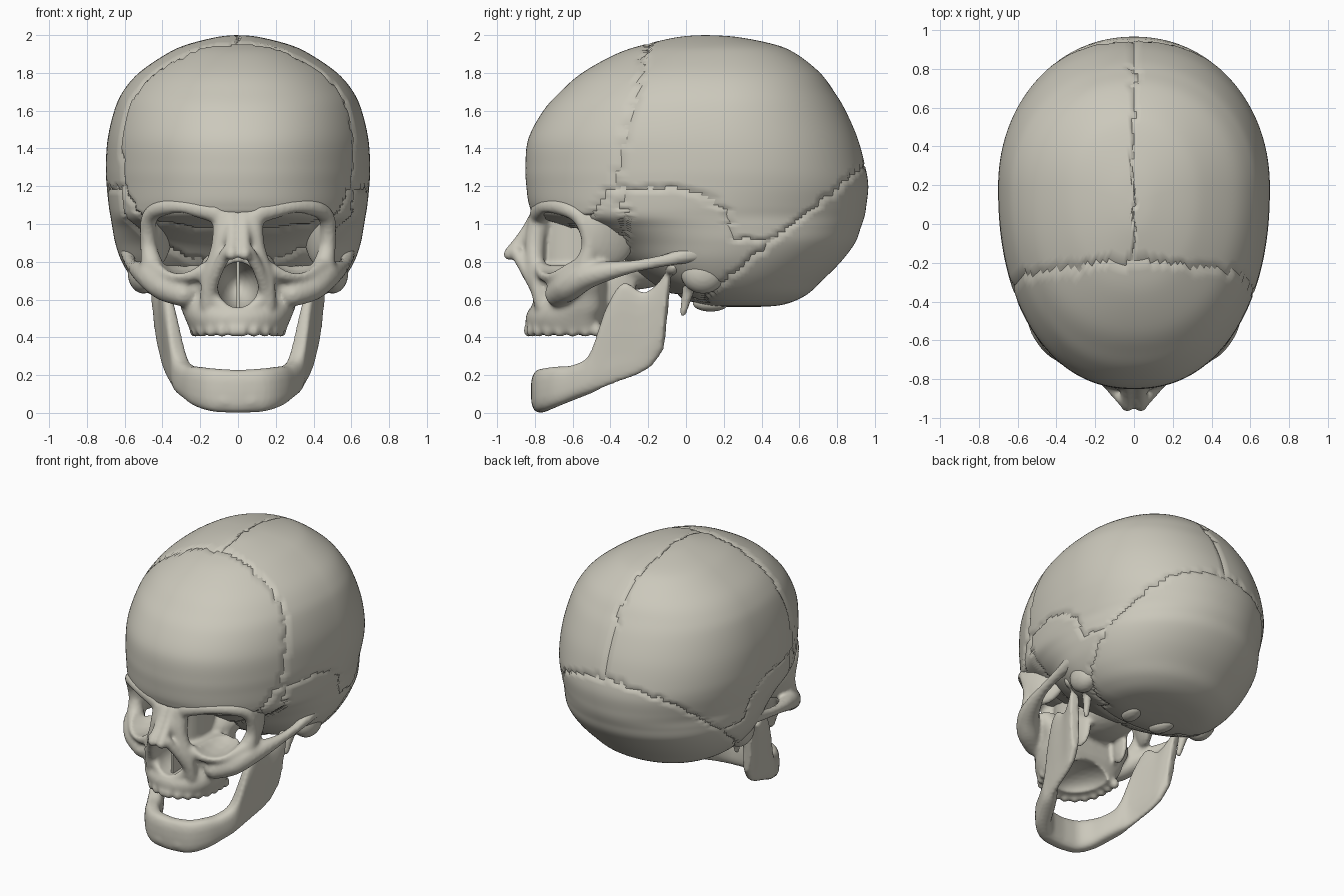
import bpy, bmesh
from math import sin, cos, pi, radians, sqrt, copysign
from mathutils import Vector, Matrix, Euler, noise

cube = bpy.data.objects.get("Cube")
if cube:
    bpy.data.objects.remove(cube, do_unlink=True)

bone = bpy.data.materials.new("pale_bone")
bone.use_nodes = True
bone.diffuse_color = (0.6, 0.58, 0.5, 1)
shader = next(n for n in bone.node_tree.nodes if n.type == 'BSDF_PRINCIPLED')
shader.inputs["Base Color"].default_value = bone.diffuse_color
shader.inputs["Roughness"].default_value = 0.7


# ---------- helpers ----------
def spline(rows, n):
    """Catmull-Rom through rows of numbers."""
    out, last = [], len(rows) - 1
    for i in range(last):
        quad = (rows[max(i - 1, 0)], rows[i], rows[i + 1], rows[min(i + 2, last)])
        for k in range(n):
            t = k / n
            out.append(tuple(
                0.5 * (2 * b + (c - a) * t + (2 * a - 5 * b + 4 * c - d) * t * t
                       + (3 * b - a - 3 * c + d) * t ** 3)
                for a, b, c, d in zip(*quad)))
    out.append(tuple(rows[last]))
    return out


def power(value, p):
    return copysign(abs(value) ** p, value)


def loft(bm, rings):
    """Skin closed rings and cap both ends."""
    loops = [[bm.verts.new(p) for p in ring] for ring in rings]
    for low, high in zip(loops, loops[1:]):
        for i in range(len(low)):
            j = (i + 1) % len(low)
            bm.faces.new((low[i], low[j], high[j], high[i]))
    bm.faces.new(loops[0])
    bm.faces.new(loops[-1])


def egg_slice(z, front, back, width, frac, sides, front_power, back_power):
    """Horizontal outline with its widest point at frac of its length."""
    mid = front + (back - front) * frac
    ring = []
    for i in range(sides):
        a = 2 * pi * i / sides
        s, c = sin(a), cos(a)
        p = back_power if s > 0 else front_power
        reach = back - mid if s > 0 else mid - front
        ring.append(Vector((width * power(c, p), mid + reach * power(s, p), z)))
    return ring


def blob(bm, place, radii, turn=0, detail=3):
    bmesh.ops.create_icosphere(
        bm, subdivisions=detail, radius=1,
        matrix=Matrix.LocRotScale(Vector(place), Euler((0, 0, radians(turn))), Vector(radii)))


def strut(bm, points):
    """Rounded bone bar through (x, y, z, radius) points."""
    for x, y, z, r in spline(points, 8):
        blob(bm, (x, y, z), (r, r, r), detail=2)


def mirror(bm):
    copy = bmesh.ops.duplicate(bm, geom=bm.verts[:] + bm.edges[:] + bm.faces[:])["geom"]
    for v in copy:
        if isinstance(v, bmesh.types.BMVert):
            v.co.x = -v.co.x
    bmesh.ops.reverse_faces(bm, faces=[f for f in copy if isinstance(f, bmesh.types.BMFace)])


def finish(name, bm):
    mesh = bpy.data.meshes.new(name)
    for f in bm.faces:
        f.smooth = True
    bm.to_mesh(mesh)
    bm.free()
    obj = bpy.data.objects.new(name, mesh)
    bpy.context.collection.objects.link(obj)
    mesh.materials.append(bone)
    return obj


def fuse(obj, cutter=None, voxel=0.012, rounds=5):
    """Merge overlapping pieces, carve the hollows and soften."""
    def remesh():
        m = obj.modifiers.new("merge", 'REMESH')
        m.mode, m.voxel_size, m.use_smooth_shade = 'VOXEL', voxel, True
    remesh()
    if cutter:
        m = obj.modifiers.new("hollows", 'BOOLEAN')
        m.operation, m.solver, m.object = 'DIFFERENCE', 'EXACT', cutter
        remesh()
    m = obj.modifiers.new("soften", 'SMOOTH')
    m.factor, m.iterations = 0.5, rounds
    bpy.context.view_layer.update()
    graph = bpy.context.evaluated_depsgraph_get()
    mesh = bpy.data.meshes.new_from_object(obj.evaluated_get(graph))
    obj.modifiers.clear()
    obj.data = mesh
    mesh.materials.clear()
    mesh.materials.append(bone)
    for p in mesh.polygons:
        p.use_smooth = True
        p.material_index = 0
    if cutter:
        bpy.data.objects.remove(cutter, do_unlink=True)


# ---------- braincase: height, front, back, half width ----------
braincase = [
    (2.0, .09, .11, .01), (1.99, -.04, .27, .11), (1.95, -.22, .47, .27),
    (1.9, -.37, .585, .38), (1.8, -.55, .71, .525), (1.7, -.665, .785, .61),
    (1.6, -.755, .845, .655), (1.45, -.835, .91, .69), (1.3, -.85, .95, .7),
    (1.2, -.845, .965, .695), (1.1, -.83, .955, .685), (1.04, -.79, .945, .675),
    (.98, -.62, .925, .665), (.9, -.46, .895, .65), (.8, -.34, .82, .615),
    (.7, -.2, .72, .55), (.62, -.05, .63, .45), (.57, .1, .5, .3), (.56, .29, .31, .01)]


def bone_at(p):
    """Which skull bone covers a point; the noise makes the seams ragged."""
    x, y, z = p
    j = 0.03 * noise.noise(p * 22)
    side = "left" if x + j > 0 else "right"
    coronal = -.2 - .25 * (1.95 - z) if z > 1.2 else -.39 - .8 * (1.2 - z)
    squama = .92 + .27 * sqrt(max(0, 1 - (max(0, y + .05) / .3) ** 2))
    if y + j < coronal:
        return "frontal_bone"
    if (y > .1 and z + j < .9 + .82 * (y - .45)) or (z < .62 and abs(x) < .3):
        return "occipital_bone"
    if z + j < squama:
        return side + ("_sphenoid_wing" if y + j < -.33 else "_temporal_bone")
    return side + "_parietal_bone"


shell = bmesh.new()
layer = shell.faces.layers.int.new("bone")
loft(shell, [egg_slice(z, f, b, w, .38 + .2 * sin(pi / 2 * max(0, min(1, (z - .6) / .8))),
                       200, .91, .96)
             for z, f, b, w in spline(braincase, 6)])
bmesh.ops.recalc_face_normals(shell, faces=shell.faces[:])
shell.normal_update()
names = []
for f in shell.faces:
    name = bone_at(f.calc_center_median())
    if name not in names:
        names.append(name)
    f[layer] = names.index(name)
# Sink the seams into shallow grooves
for v in shell.verts:
    if len({f[layer] for f in v.link_faces}) > 1:
        v.co -= v.normal * 0.011
for i, name in enumerate(names):
    piece = shell.copy()
    tag = piece.faces.layers.int["bone"]
    bmesh.ops.delete(piece, geom=[f for f in piece.faces if f[tag] != i], context='FACES')
    piece.faces.layers.int.remove(piece.faces.layers.int["bone"])
    finish(name, piece)
shell.free()

# ---------- facial bones, one half then mirrored ----------
face = bmesh.new()
# cheekbone and arch
strut(face, [(.29, -.68, .63, .07), (.39, -.62, .67, .08), (.46, -.54, .72, .075),
             (.515, -.42, .75, .055), (.555, -.28, .775, .036), (.575, -.1, .81, .036),
             (.57, .06, .85, .055)])
# outer eye rim and brow
strut(face, [(.45, -.54, .76, .065), (.475, -.51, .89, .045), (.47, -.555, 1.03, .045),
             (.4, -.65, 1.085, .045), (.27, -.735, 1.09, .047), (.12, -.775, 1.06, .055)])
# lower eye rim
strut(face, [(.13, -.78, .78, .04), (.25, -.74, .73, .04), (.37, -.66, .73, .045),
             (.45, -.55, .78, .05)])
# nasal bone, upper jaw process and nose opening rim
strut(face, [(.03, -.785, 1.04, .045), (.03, -.85, .94, .04), (.035, -.935, .84, .035)])
strut(face, [(.075, -.775, 1.03, .06), (.09, -.8, .88, .055), (.15, -.79, .71, .045),
             (.16, -.76, .57, .045)])
strut(face, [(.06, -.9, .85, .035), (.115, -.84, .74, .033), (.14, -.78, .62, .035),
             (.05, -.79, .545, .035)])
# outer eye socket wall and plate behind the palate
blob(face, (.435, -.41, .95), (.055, .16, .18), 25)
blob(face, (.17, -.35, .66), (.03, .09, .14), 10)
# upper teeth
for k in range(8):
    a = radians(85 - 17 * k)
    blob(face, (.225 * cos(max(a, 0)), -.6 - .23 * sin(a), .437), (.033, .033, .038))
mirror(face)
# upper jaw body, inner nose block and skull base
jaw_body = [(.43, -.84, -.44, .25), (.5, -.85, -.44, .28), (.55, -.83, -.42, .3),
            (.62, -.78, -.42, .32), (.7, -.78, -.42, .36), (.78, -.76, -.45, .38)]
loft(face, [egg_slice(z, f, b, w, .6, 40, 1, .5) for z, f, b, w in spline(jaw_body, 4)])
loft(face, [egg_slice(z, -.77, -.4, .13, .5, 32, 1, .5) for z in (.66, .8, .95, 1.06)])
blob(face, (0, -.3, .77), (.2, .26, .12))
bmesh.ops.recalc_face_normals(face, faces=face.faces[:])

# Hollows: eye sockets, nose and palate
hollows = bmesh.new()
blob(hollows, (.3, -.68, .9), (.165, .32, .165), 8)
mirror(hollows)
blob(hollows, (0, -.72, .675), (.11, .28, .125))
blob(hollows, (0, -.54, .42), (.17, .22, .1))
cutter = finish("hollow_cutter", hollows)
cutter.hide_render = True
fuse(finish("facial_bones", face), cutter)

# nasal septum
septum = bmesh.new()
bmesh.ops.create_cube(septum, size=1, matrix=Matrix.LocRotScale(
    Vector((0, -.6, .68)), Euler((0, 0, 0)), Vector((.016, .32, .27))))
for p in finish("nasal_septum", septum).data.polygons:
    p.use_smooth = False

# ---------- skull base bumps ----------
base = bmesh.new()
blob(base, (.5, .09, .74), (.085, .12, .11))
blob(base, (.13, .13, .58), (.06, .1, .045), -15)
strut(base, [(.43, .03, .74, .045), (.41, .005, .62, .03), (.4, -.015, .53, .02)])
mirror(base)
fuse(finish("mastoid_and_styloid_processes", base))

# ---------- lower jaw: x, y, bottom, top, half thickness ----------
jaw_path = [(-.03, -.77, 0, .225, .052), (.12, -.755, .005, .235, .055),
            (.205, -.69, .03, .245, .055), (.26, -.59, .07, .255, .055),
            (.305, -.5, .105, .32, .05), (.33, -.445, .13, .56, .038),
            (.35, -.37, .16, .69, .034), (.37, -.26, .2, .64, .032),
            (.385, -.18, .25, .7, .036), (.4, -.125, .33, .8, .032)]
stations = spline(jaw_path, 5)
rings = []
for i, (x, y, low, high, thick) in enumerate(stations):
    ahead, behind = stations[min(i + 1, len(stations) - 1)], stations[max(i - 1, 0)]
    along = Vector((ahead[0] - behind[0], ahead[1] - behind[1], 0)).normalized()
    across = Vector((-along.y, along.x, 0))
    ring = []
    for k in range(20):
        a = 2 * pi * k / 20
        z = (low + high) / 2 + (high - low) / 2 * power(sin(a), .7)
        lean = Vector((.1, .1, 0)) * max(0, z - .3)
        ring.append(Vector((x, y, z)) + lean + across * thick * power(cos(a), .7))
    rings.append(ring)
jaw = bmesh.new()
loft(jaw, rings)
# joint knob and chin boss
blob(jaw, (.46, -.075, .77), (.085, .04, .045), 10)
blob(jaw, (.06, -.775, .07), (.09, .045, .06))
bmesh.ops.recalc_face_normals(jaw, faces=jaw.faces[:])
mirror(jaw)
fuse(finish("lower_jaw", jaw), rounds=4)
